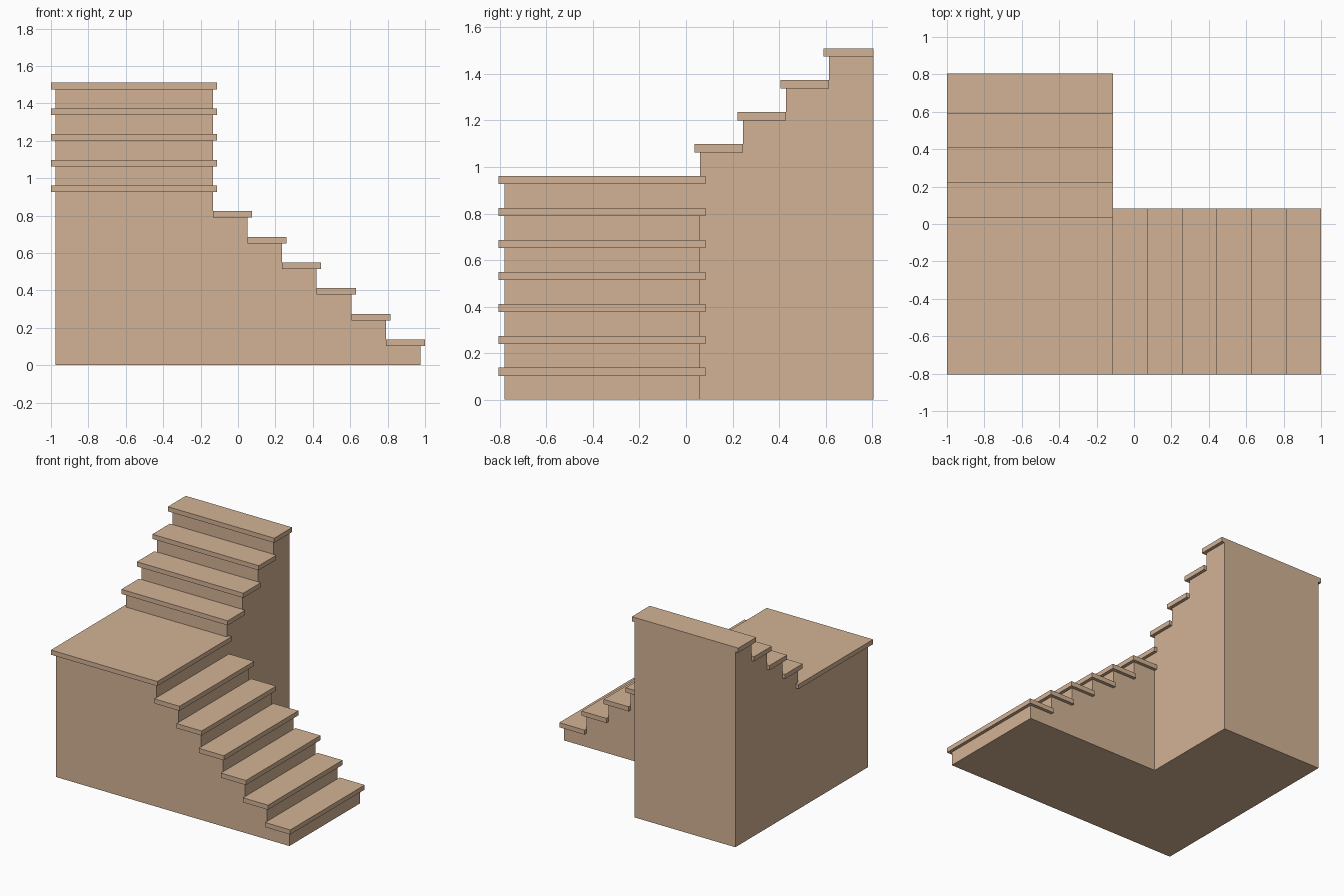
import bpy, bmesh

if "Cube" in bpy.data.objects:
    bpy.data.objects.remove(bpy.data.objects["Cube"])

N_LOW, N_UP = 6, 4            # treads below and above the landing
RISE, RUN = 0.1373, 0.185     # step height and depth
T, NOSE = 0.035, 0.024        # tread thickness and overhang
X0, Y0, Y1 = -1.0, -0.805, 0.805
WIDTH = 0.889                 # tread width
XR, YB = X0 + WIDTH, Y0 + WIDTH

wood = bpy.data.materials.new("wood")
wood.diffuse_color = (0.65, 0.45, 0.30, 1)
wood.use_nodes = True
wood.node_tree.nodes["Principled BSDF"].inputs["Base Color"].default_value = wood.diffuse_color


def finish(name, bm):
    bmesh.ops.recalc_face_normals(bm, faces=bm.faces)
    me = bpy.data.meshes.new(name)
    bm.to_mesh(me)
    bm.free()
    me.materials.append(wood)
    ob = bpy.data.objects.new(name, me)
    bpy.context.collection.objects.link(ob)
    return ob


def prism(name, pts, offset):
    """Extrude a closed 3D outline along an offset vector."""
    bm = bmesh.new()
    face = bm.faces.new([bm.verts.new(p) for p in pts])
    ext = bmesh.ops.extrude_face_region(bm, geom=[face])
    verts = [v for v in ext["geom"] if isinstance(v, bmesh.types.BMVert)]
    bmesh.ops.translate(bm, verts=verts, vec=offset)
    return finish(name, bm)


def slab(name, x0, x1, y0, y1, top):
    z = top - T
    return prism(name, [(x0, y0, z), (x1, y0, z), (x1, y1, z), (x0, y1, z)], (0, 0, T))


# Stepped body of the lower flight, including the landing block
front, back = Y0 + NOSE, YB - NOSE
left, right = X0 + NOSE, XR - NOSE
first = 1 - NOSE
pts = [(left, 0), (first, 0)]
for i in range(N_LOW):
    z = (i + 1) * RISE - T
    pts += [(first - i * RUN, z), (first - (i + 1) * RUN, z)]
z = (N_LOW + 1) * RISE - T
pts += [(right, z), (left, z)]
pts[-3] = (right, pts[-3][1])
body = prism("stair_body", [(x, front, z) for x, z in pts], (0, back - front, 0))

# Stepped body of the upper flight
pts = [(Y1, 0), (back, 0)]
for i in range(N_UP):
    z = (N_LOW + 2 + i) * RISE - T
    end = Y1 if i == N_UP - 1 else back + (i + 1) * RUN
    pts += [(back + i * RUN, z), (end, z)]
upper = prism("upper_body", [(left, y, z) for y, z in pts], (right - left, 0, 0))

# Join the two bodies into one solid
mod = body.modifiers.new("join", 'BOOLEAN')
mod.operation, mod.solver, mod.object = 'UNION', 'EXACT', upper
bpy.context.view_layer.objects.active = body
bpy.ops.object.modifier_apply(modifier=mod.name)
bpy.data.objects.remove(upper)
bm = bmesh.new()
bm.from_mesh(body.data)
bmesh.ops.dissolve_limit(bm, angle_limit=0.01, verts=bm.verts, edges=bm.edges)
bm.to_mesh(body.data)
bm.free()

# Lower treads
for i in range(N_LOW):
    r = first - i * RUN
    slab(f"lower_tread_{i + 1}", r - RUN, r + NOSE, Y0, YB, (i + 1) * RISE)

# Landing
slab("landing", X0, XR, Y0, YB, (N_LOW + 1) * RISE)

# Upper treads
for i in range(N_UP):
    r = back + i * RUN
    end = Y1 if i == N_UP - 1 else r + RUN
    slab(f"upper_tread_{i + 1}", X0, XR, r - NOSE, end, (N_LOW + 2 + i) * RISE)
